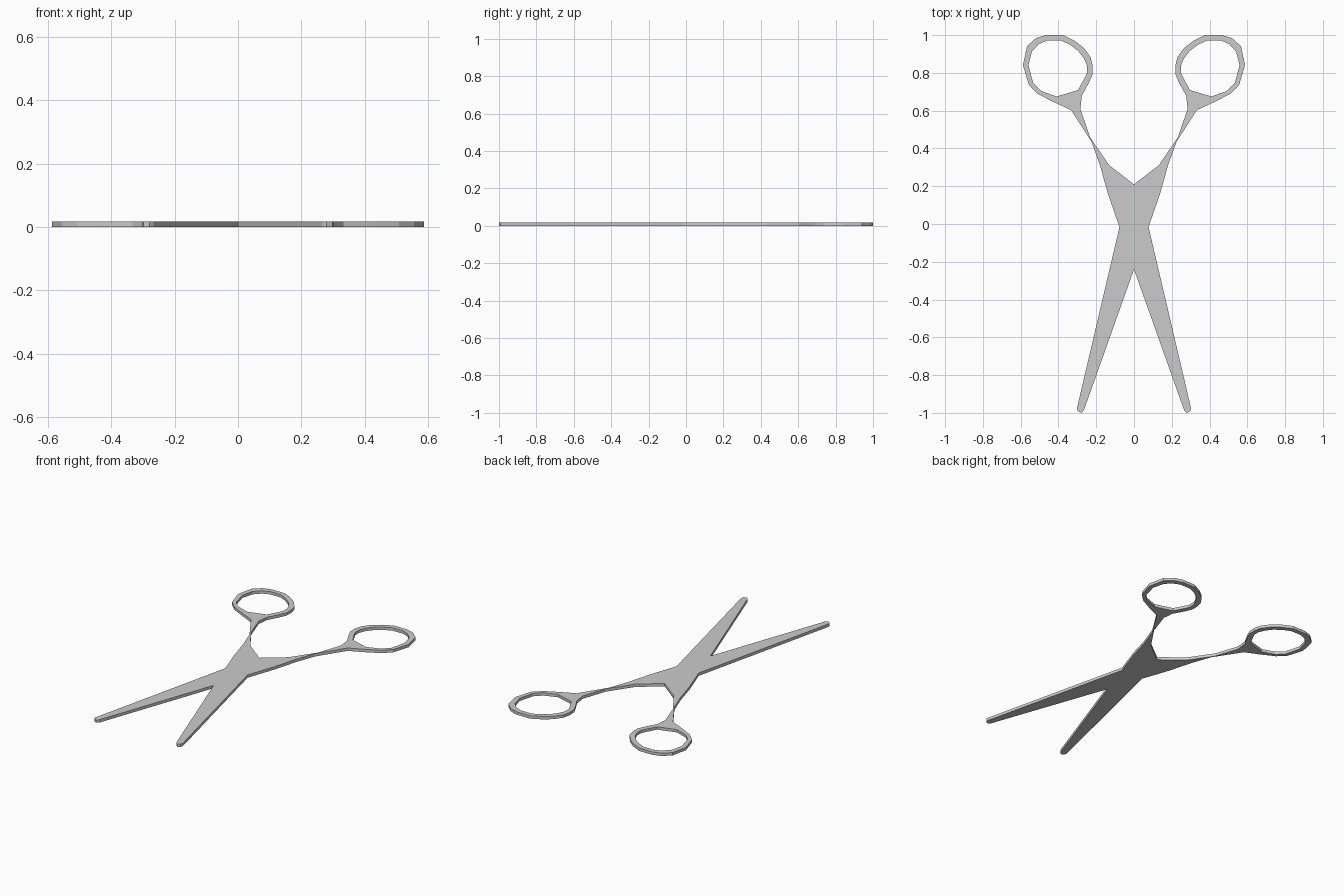
import bpy, bmesh

THICK = 0.018

# right half of the silhouette, from the crotch between the handles to the crotch between the blades
handle = [(0, 0.21), (0.132, 0.312), (0.233, 0.46), (0.284, 0.61), (0.276, 0.68)]
ring = [(0.24, 0.745), (0.22, 0.79), (0.219, 0.84), (0.23, 0.884), (0.265, 0.931),
        (0.312, 0.968), (0.376, 1.0), (0.466, 1.0), (0.519, 0.984), (0.566, 0.942),
        (0.588, 0.841), (0.556, 0.735), (0.508, 0.688), (0.43, 0.648), (0.333, 0.603)]
blade = [(0.225, 0.435), (0.18, 0.31), (0.138, 0.16), (0.077, -0.016), (0.302, -0.975),
         (0.298, -0.99), (0.28, -1.0), (0.266, -0.988), (0, -0.24)]
hole = [(0.296, 0.709), (0.265, 0.767), (0.249, 0.80), (0.249, 0.84), (0.265, 0.877),
        (0.296, 0.917), (0.339, 0.949), (0.386, 0.971), (0.46, 0.971), (0.503, 0.953),
        (0.54, 0.915), (0.559, 0.841), (0.534, 0.746), (0.492, 0.704), (0.41, 0.675)]


def mirrored(points):
    return [(-x, y) for x, y in reversed(points)]


def add_loop(bm, points):
    verts = [bm.verts.new((x, y, 0)) for x, y in points]
    return [bm.edges.new((a, b)) for a, b in zip(verts, verts[1:] + verts[:1])]


# flat scissors plate with two finger holes
half = handle + ring + blade
bm = bmesh.new()
edges = []
for loop in (half + mirrored(half[1:-1]), hole, mirrored(hole)):
    edges += add_loop(bm, loop)
bmesh.ops.triangle_fill(bm, edges=edges, use_beauty=True, normal=(0, 0, 1))

# thickness
top = bmesh.ops.extrude_face_region(bm, geom=bm.faces[:], use_keep_orig=True)["geom"]
bmesh.ops.translate(bm, vec=(0, 0, THICK),
                    verts=[g for g in top if isinstance(g, bmesh.types.BMVert)])
bmesh.ops.recalc_face_normals(bm, faces=bm.faces[:])

mesh = bpy.data.meshes.new("scissors")
bm.to_mesh(mesh)
bm.free()
bpy.context.collection.objects.link(bpy.data.objects.new("scissors", mesh))
